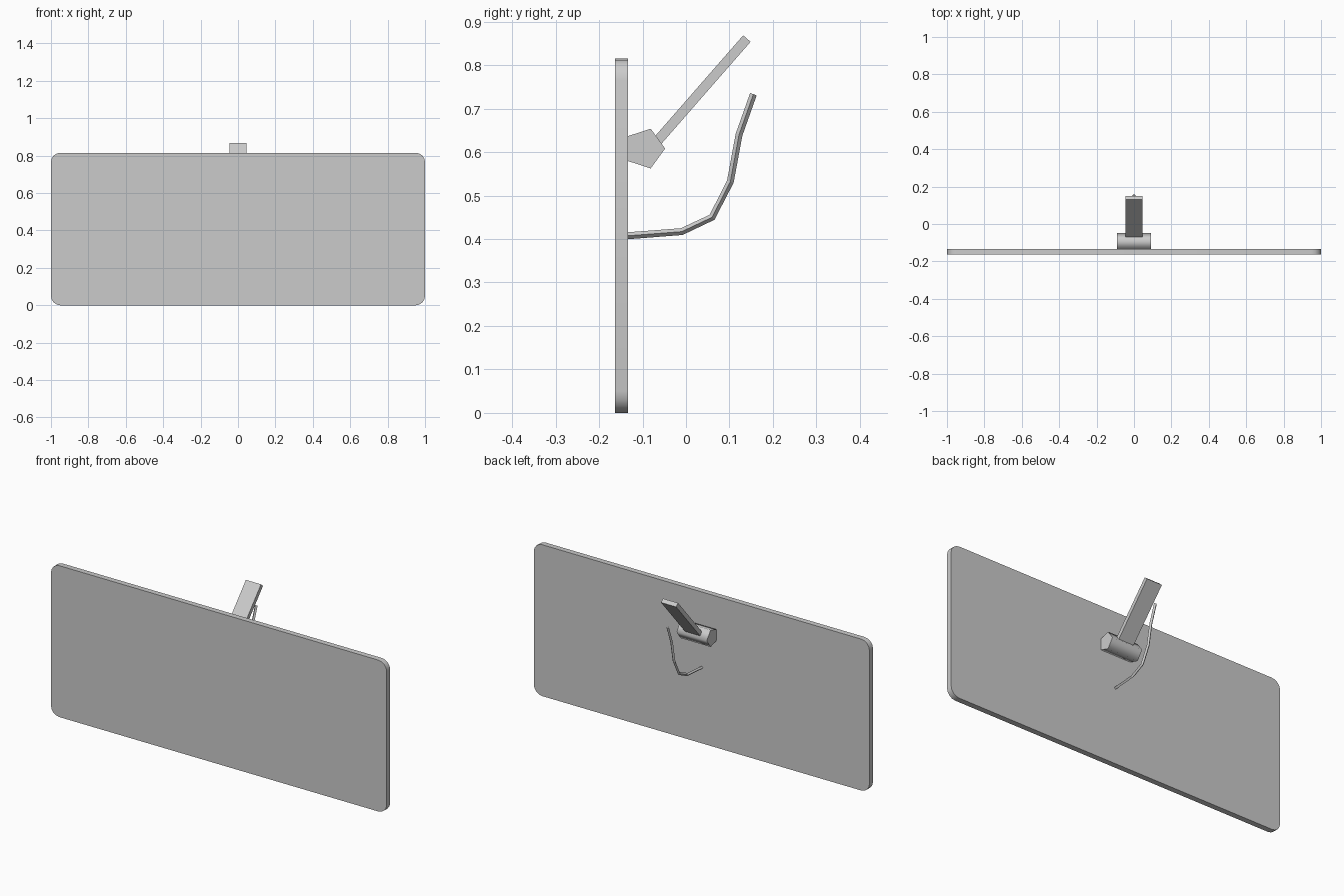
import bpy, bmesh, math
from mathutils import Vector

cube = bpy.data.objects.get("Cube")
if cube:
    bpy.data.objects.remove(cube, do_unlink=True)

grey = bpy.data.materials.new("light grey")
grey.use_nodes = True
grey.diffuse_color = (0.6, 0.6, 0.6, 1)
grey.node_tree.nodes["Principled BSDF"].inputs["Base Color"].default_value = (0.6, 0.6, 0.6, 1)


def link_mesh(name, bm, smooth_angle=None):
    bmesh.ops.recalc_face_normals(bm, faces=bm.faces)
    mesh = bpy.data.meshes.new(name)
    bm.to_mesh(mesh)
    bm.free()
    mesh.materials.append(grey)
    obj = bpy.data.objects.new(name, mesh)
    bpy.context.collection.objects.link(obj)
    if smooth_angle:
        bpy.ops.object.select_all(action="DESELECT")
        obj.select_set(True)
        bpy.context.view_layer.objects.active = obj
        bpy.ops.object.shade_smooth_by_angle(angle=math.radians(smooth_angle))
    return obj


def prism(name, profile, depth, smooth_angle=None):
    """Extrude a closed profile of 3D points along a depth vector."""
    bm = bmesh.new()
    face = bm.faces.new([bm.verts.new(p) for p in profile])
    extruded = bmesh.ops.extrude_face_region(bm, geom=[face], use_keep_orig=True)
    moved = [v for v in extruded["geom"] if isinstance(v, bmesh.types.BMVert)]
    bmesh.ops.translate(bm, verts=moved, vec=depth)
    return link_mesh(name, bm, smooth_angle)


# Mirror panel with rounded corners
FRONT, BACK, HEIGHT, RADIUS, STEPS = -0.163, -0.133, 0.815, 0.05, 4
outline = []
corners = [(1, HEIGHT), (-1, HEIGHT), (-1, 0), (1, 0)]
for i, (x, z) in enumerate(corners):
    cx = x - math.copysign(RADIUS, x)
    cz = z - RADIUS if z else RADIUS
    for s in range(STEPS + 1):
        a = math.pi / 2 * (i + s / STEPS)
        outline.append((cx + RADIUS * math.cos(a), FRONT, cz + RADIUS * math.sin(a)))
prism("mirror_panel", outline, (0, BACK - FRONT, 0), 40)

# Five-sided pivot barrel on the back
pentagon = []
for i in range(5):
    a = math.tau * i / 5
    pentagon.append((-0.09, -0.096 + 0.048 * math.cos(a), 0.608 + 0.048 * math.sin(a)))
prism("pivot_barrel", pentagon, (0.18, 0, 0), 75)

# Flat mounting arm rising from the pivot
start, end = Vector((0, -0.075, 0.615)), Vector((0, 0.14, 0.861))
along = (end - start).normalized()
side = Vector((0, -along.z, along.y)) * 0.0113
arm_profile = [p + s * side + Vector((-0.045, 0, 0))
               for p, s in ((start, -1), (end, -1), (end, 1), (start, 1))]
prism("mounting_arm", arm_profile, (0.09, 0, 0))

# Bent cable with a square section
path = [(-0.14, 0.407), (-0.01, 0.417), (0.06, 0.45),
        (0.102, 0.532), (0.122, 0.64), (0.155, 0.733)]
curve = bpy.data.curves.new("cable", "CURVE")
curve.dimensions = "3D"
curve.bevel_depth = 0.008
curve.bevel_resolution = 0
curve.use_fill_caps = True
spline = curve.splines.new("POLY")
spline.points.add(len(path) - 1)
for point, (y, z) in zip(spline.points, path):
    point.co = (0, y, z, 1)
spline.use_smooth = False
curve.materials.append(grey)
cable = bpy.data.objects.new("cable", curve)
bpy.context.collection.objects.link(cable)
